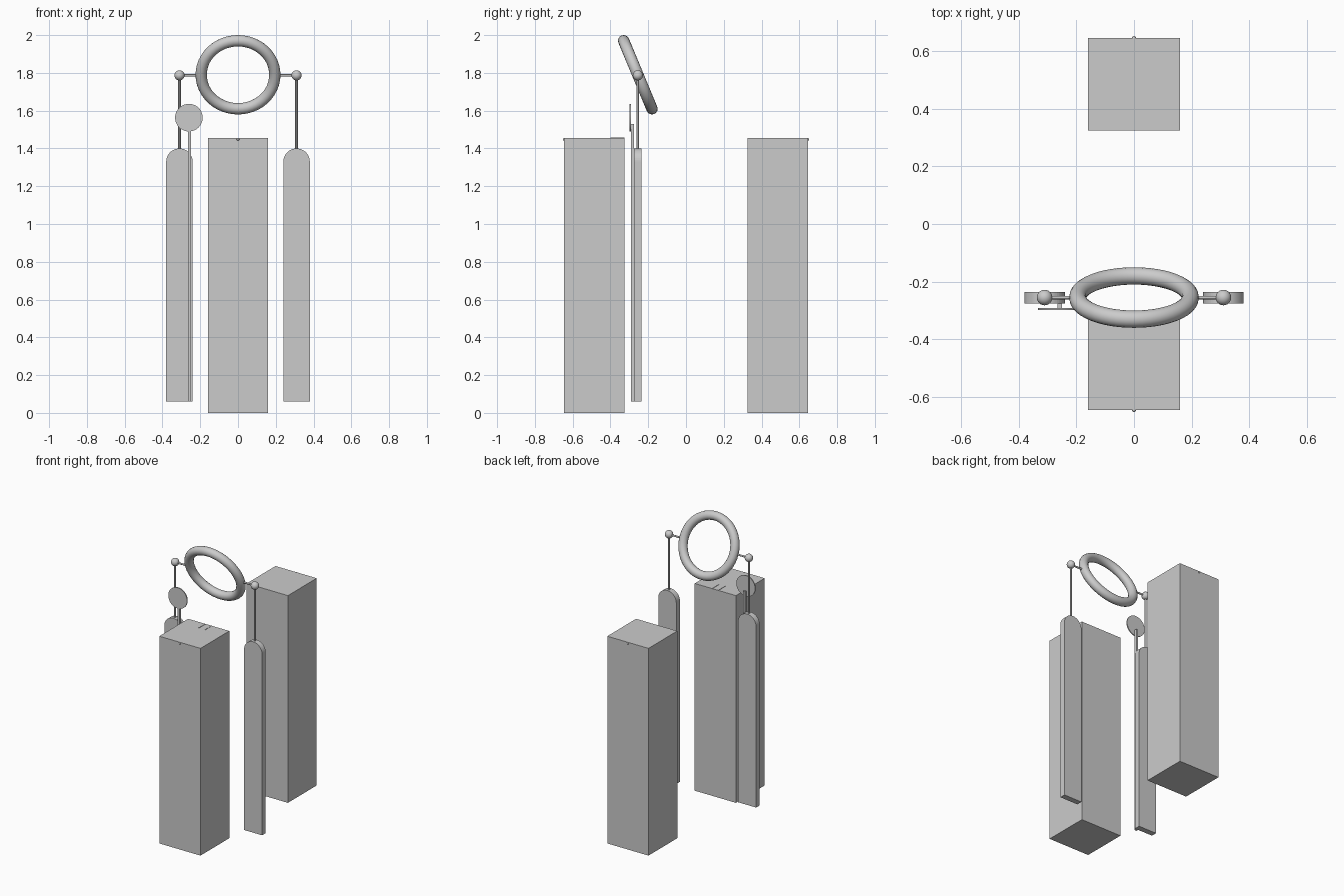
import bpy, bmesh, math
from mathutils import Vector

if "Cube" in bpy.data.objects:
    bpy.data.objects.remove(bpy.data.objects["Cube"])

Y = -0.255          # plane of the hanging frame


def box(name, x0, x1, y0, y1, z0, z1):
    bpy.ops.mesh.primitive_cube_add(size=1, location=((x0+x1)/2, (y0+y1)/2, (z0+z1)/2))
    ob = bpy.context.object
    ob.name = name
    ob.scale = (x1-x0, y1-y0, z1-z0)
    bpy.ops.object.transform_apply(location=False, rotation=False, scale=True)
    return ob


def rod(name, a, b, r, sides=12):
    a, b = Vector(a), Vector(b)
    bpy.ops.mesh.primitive_cylinder_add(vertices=sides, radius=r, depth=(b-a).length, location=(a+b)/2)
    ob = bpy.context.object
    ob.name = name
    ob.rotation_euler = (b-a).to_track_quat('Z', 'Y').to_euler()
    bpy.ops.object.shade_smooth_by_angle()
    return ob


def ball(name, loc, r):
    bpy.ops.mesh.primitive_uv_sphere_add(segments=24, ring_count=12, radius=r, location=loc)
    bpy.context.object.name = name
    bpy.ops.object.shade_smooth()


def round_top_board(name, cx, half, z0, z1, y0, y1):
    # straight board whose upper end is a half circle
    pts = [(cx-half, z0), (cx+half, z0)]
    pts += [(cx+half*math.cos(math.pi*i/24), z1-half+half*math.sin(math.pi*i/24)) for i in range(25)]
    bm = bmesh.new()
    face = bm.faces.new([bm.verts.new((x, y0, z)) for x, z in pts])
    ext = bmesh.ops.extrude_face_region(bm, geom=[face])
    verts = [v for v in ext['geom'] if isinstance(v, bmesh.types.BMVert)]
    bmesh.ops.translate(bm, verts=verts, vec=(0, y1-y0, 0))
    bmesh.ops.recalc_face_normals(bm, faces=bm.faces)
    me = bpy.data.meshes.new(name)
    bm.to_mesh(me)
    bm.free()
    bpy.context.collection.objects.link(bpy.data.objects.new(name, me))


# front and back pillars, each with a tiny stud on the outer top edge
for label, s in (("front", -1), ("back", 1)):
    box(label + "_pillar", -0.16, 0.16, *sorted((s*0.325, s*0.645)), 0, 1.455)
    ball(label + "_stud", (0, s*0.645, 1.448), 0.007)

# tilted ring
bpy.ops.mesh.primitive_torus_add(major_segments=48, minor_segments=16, major_radius=0.195,
                                 minor_radius=0.03, location=(0, Y, 1.79),
                                 rotation=(math.radians(112.6), 0, 0))
bpy.context.object.name = "ring"
bpy.ops.object.shade_smooth()

# side arms, joints, hangers and hanging boards; slim ridges on the front pillar
for label, s in (("left", -1), ("right", 1)):
    rod(label + "_arm", (s*0.2, Y, 1.787), (s*0.31, Y, 1.787), 0.006)
    ball(label + "_joint", (s*0.31, Y, 1.787), 0.027)
    rod(label + "_hanger", (s*0.31, Y, 1.787), (s*0.31, Y, 1.39), 0.007)
    round_top_board(label + "_board", s*0.31, 0.07, 0.06, 1.40, Y-0.02, Y+0.02)
    box(label + "_ridge", s*0.024-0.001, s*0.024+0.001, -0.40, -0.325, 1.44, 1.457)

# round paddle on a slim stem in front of the left board
box("paddle_stem", -0.266, -0.25, -0.291, -0.275, 0.06, 1.53)
rod("paddle_disc", (-0.26, -0.298, 1.563), (-0.26, -0.291, 1.563), 0.073, 40)
